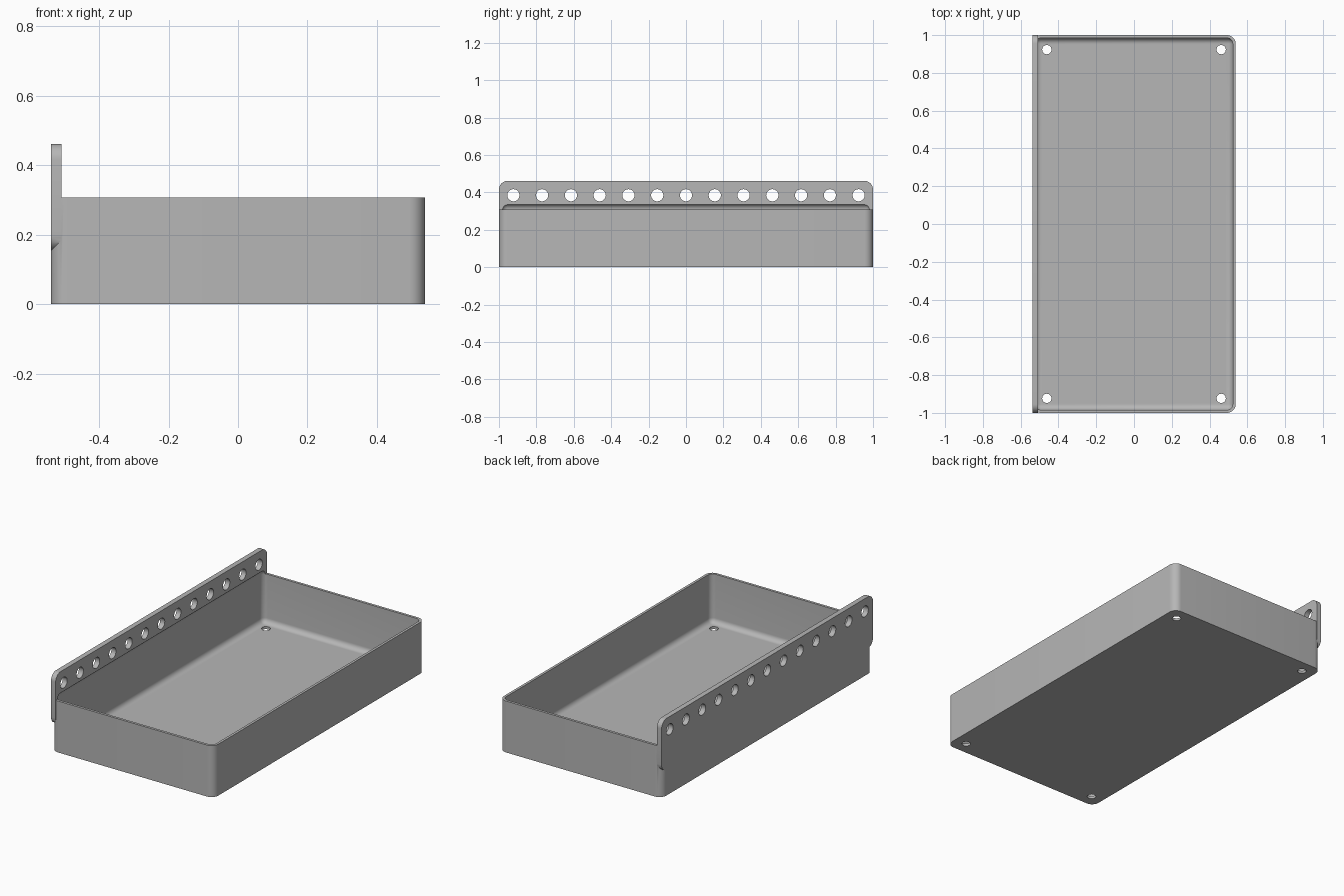
import bpy, bmesh, math
from mathutils import Matrix

cube = bpy.data.objects.get("Cube")
if cube:
    bpy.data.objects.remove(cube, do_unlink=True)

U = 2 / 13                       # hole pitch, the module for every size
HX, HY, H = 3.5 * U, 6.5 * U, 2 * U
WALL, PLATE, R = 0.1 * U, 0.2 * U, 0.3 * U

grey = bpy.data.materials.new("plain grey")
grey.use_nodes = True
grey.diffuse_color = (0.47, 0.47, 0.47, 1)
grey.node_tree.nodes["Principled BSDF"].inputs["Base Color"].default_value = grey.diffuse_color


def add_object(name, bm):
    bmesh.ops.recalc_face_normals(bm, faces=bm.faces)
    mesh = bpy.data.meshes.new(name)
    bm.to_mesh(mesh)
    bm.free()
    mesh.materials.append(grey)
    ob = bpy.data.objects.new(name, mesh)
    bpy.context.collection.objects.link(ob)
    return ob


def rounded_box(name, lo, hi, radius, axis=None):
    """Box with rounded edges: those along one axis (0-2), or all of them."""
    bm = bmesh.new()
    bmesh.ops.create_cube(bm, size=1)
    for v in bm.verts:
        v.co = [a + (c + 0.5) * (b - a) for a, b, c in zip(lo, hi, v.co)]
    edges = [e for e in bm.edges if axis is None
             or abs((e.verts[0].co - e.verts[1].co).normalized()[axis]) > 0.9]
    bmesh.ops.bevel(bm, geom=edges, offset=radius, segments=8, profile=0.5, affect='EDGES')
    return add_object(name, bm)


def cylinders(name, centres, radius, depth, turn):
    bm = bmesh.new()
    for c in centres:
        bmesh.ops.create_cone(bm, cap_ends=True, segments=32, radius1=radius, radius2=radius,
                              depth=depth, matrix=Matrix.Translation(c) @ turn)
    return add_object(name, bm)


def combine(target, tool, operation):
    tool.hide_render = True
    mod = target.modifiers.new(tool.name, 'BOOLEAN')
    mod.operation, mod.solver, mod.object = operation, 'EXACT', tool
    bpy.context.view_layer.update()
    deps = bpy.context.evaluated_depsgraph_get()
    mesh = bpy.data.meshes.new_from_object(target.evaluated_get(deps))
    target.modifiers.clear()
    target.data = mesh
    bpy.data.objects.remove(tool, do_unlink=True)


# Tray body with the mounting plate along its right side
tray = rounded_box("tray", (-HX, -HY, 0), (HX, HY, H), R, axis=2)
plate = rounded_box("mounting_plate", (-HX, -HY, U), (-HX + PLATE, HY, 3 * U), R, axis=0)
combine(tray, plate, 'UNION')

# Cavity, reaching slightly into the plate above the rim
cavity = rounded_box("cavity_cutter", (-HX + WALL, -HY + WALL, WALL),
                     (HX - WALL, HY - WALL, H + PLATE), PLATE)
combine(tray, cavity, 'DIFFERENCE')

# Row of holes through the plate
row = [(-HX + PLATE / 2, i * U, 2.5 * U) for i in range(-6, 7)]
combine(tray, cylinders("plate_hole_cutter", row, 0.0325, 0.1,
                        Matrix.Rotation(math.pi / 2, 4, 'Y')), 'DIFFERENCE')

# Holes in the corners of the floor
corners = [(x * 3 * U, y * 6 * U, 0) for x in (-1, 1) for y in (-1, 1)]
combine(tray, cylinders("floor_hole_cutter", corners, 0.0245, 0.1, Matrix.Identity(4)), 'DIFFERENCE')

# Smooth rounded edges, keep the others sharp
tray.name = "tray_with_mounting_plate"
bpy.ops.object.select_all(action='DESELECT')
tray.select_set(True)
bpy.context.view_layer.objects.active = tray
bpy.ops.object.shade_smooth_by_angle(angle=math.radians(30))
